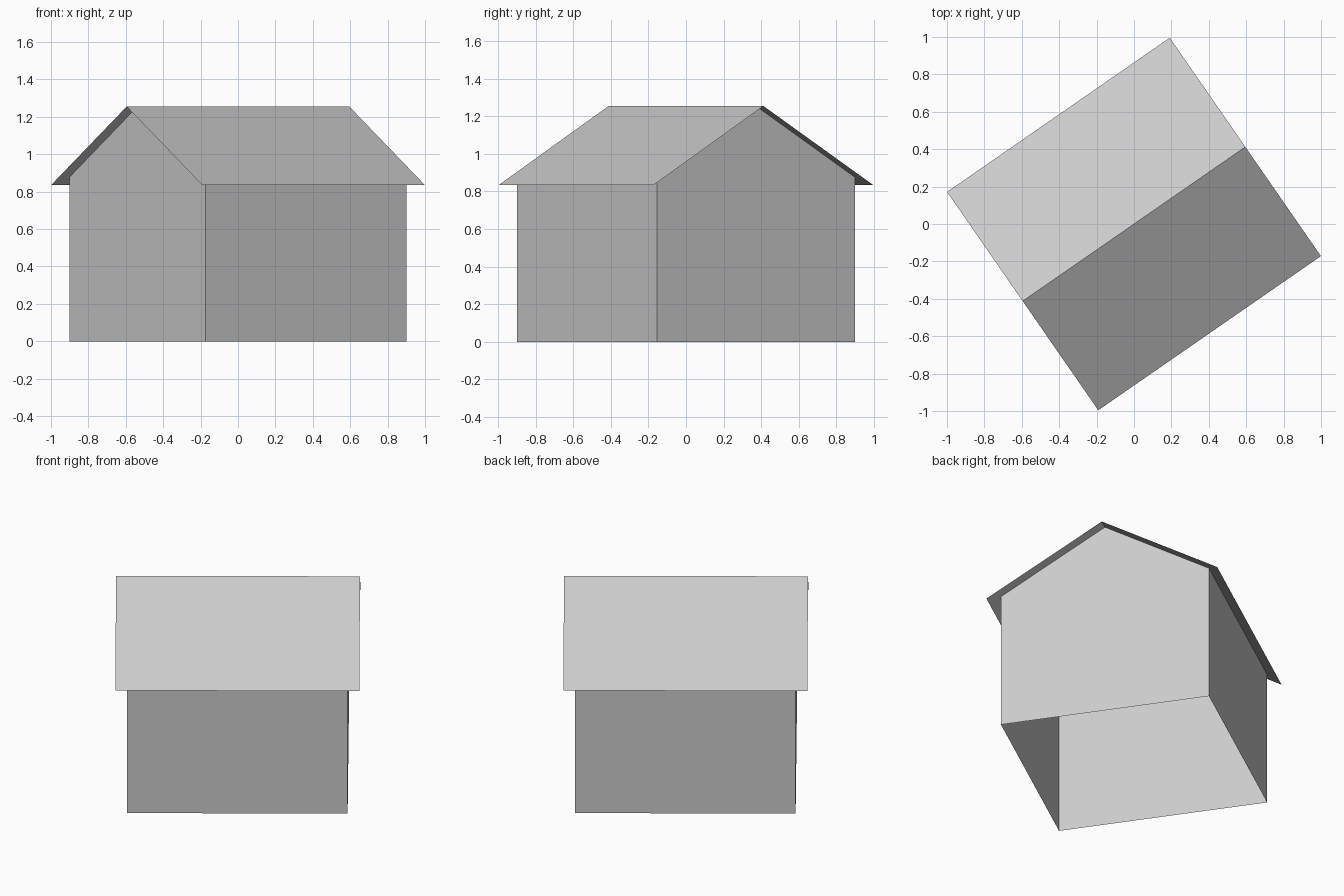
import bpy
import math

cube = bpy.data.objects.get("Cube")
if cube:
    bpy.data.objects.remove(cube, do_unlink=True)

TURN = math.radians(34.7)       # the house stands turned on its plot
RIDGE, EAVE = 1.255, 0.835
ROOF_L, ROOF_W = 0.724, 0.710   # half length and half width of the roof
WALL_L, WALL_W = 0.654, 0.640   # half length and half width of the walls
WALL_TOP = RIDGE - (RIDGE - EAVE) * WALL_W / ROOF_W

# One plain grey for the whole building
grey = bpy.data.materials.new("plain grey")
grey.use_nodes = True
colour = (0.6, 0.6, 0.6, 1)
grey.diffuse_color = colour
grey.node_tree.nodes["Principled BSDF"].inputs["Base Color"].default_value = colour


def sheet_part(name, profile, half_length, gables=False):
    """Sweep an open cross-section along the ridge, optionally closing the ends."""
    n = len(profile)
    verts = [(x, y, z) for x in (-half_length, half_length) for y, z in profile]
    faces = [(i, i + 1, n + i + 1, n + i) for i in range(n - 1)]
    if gables:
        faces += [tuple(reversed(range(n))), tuple(range(n, 2 * n))]
    mesh = bpy.data.meshes.new(name)
    mesh.from_pydata(verts, [], faces)
    mesh.materials.append(grey)
    mesh.update()
    obj = bpy.data.objects.new(name, mesh)
    obj.rotation_euler.z = TURN
    bpy.context.collection.objects.link(obj)
    return obj


# Thin gabled roof with overhanging eaves
sheet_part("roof", [(ROOF_W, EAVE), (0, RIDGE), (-ROOF_W, EAVE)], ROOF_L)


# Walls: two long sides and two pointed gable ends, open underneath
def wall_part(name, corners):
    mesh = bpy.data.meshes.new(name)
    mesh.from_pydata(corners, [], [tuple(range(len(corners)))])
    mesh.materials.append(grey)
    obj = bpy.data.objects.new(name, mesh)
    obj.rotation_euler.z = TURN
    bpy.context.collection.objects.link(obj)


for side, s in (("front", -1), ("back", 1)):
    wall_part(side + "_wall", [(-s * x * WALL_L, s * WALL_W, z)
                               for x, z in ((-1, 0), (1, 0), (1, WALL_TOP), (-1, WALL_TOP))])
for side, s in (("right", -1), ("left", 1)):
    wall_part(side + "_gable_wall", [(s * WALL_L, s * y * WALL_W, z)
                                     for y, z in ((-1, 0), (1, 0), (1, WALL_TOP),
                                                  (0, RIDGE), (-1, WALL_TOP))])
